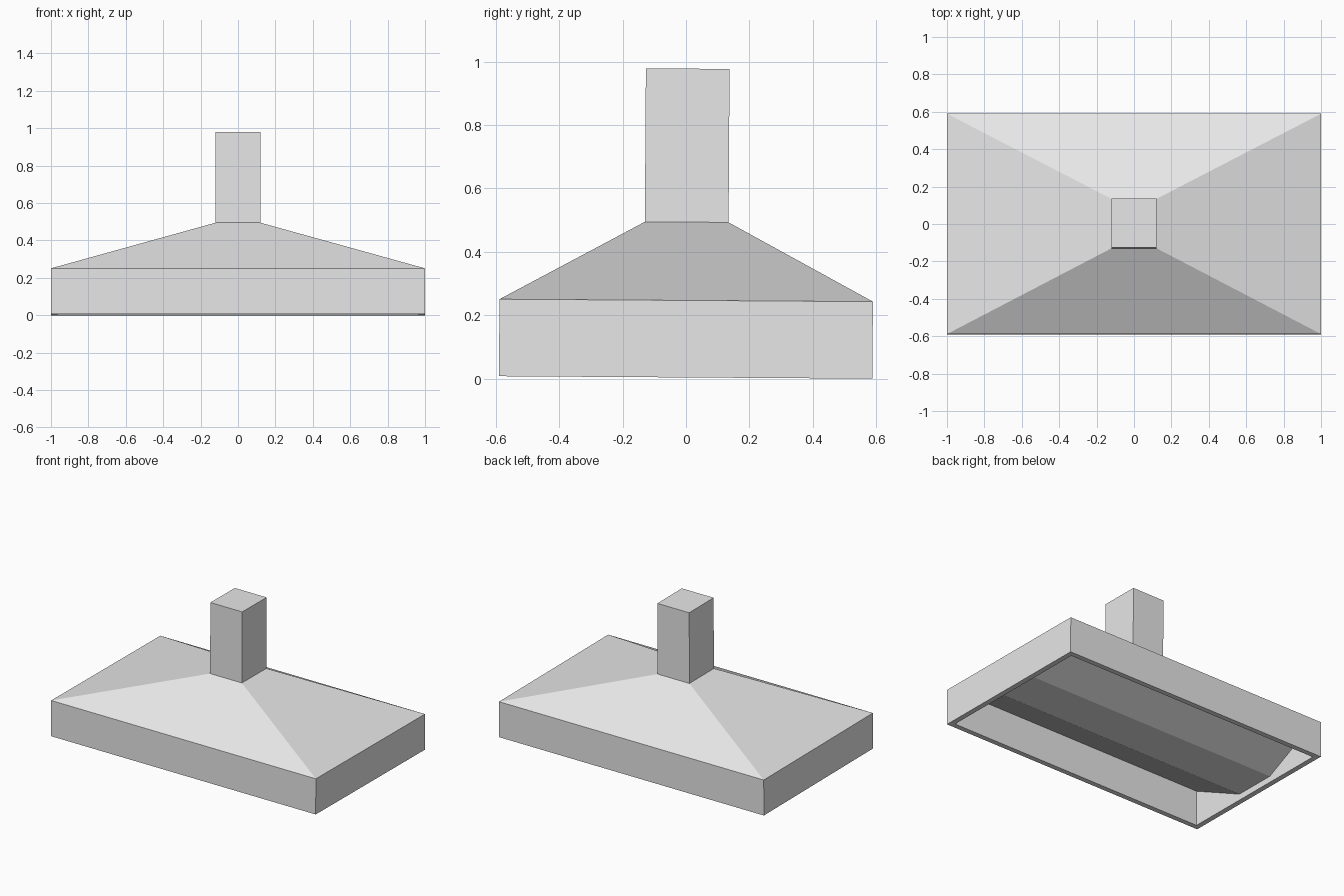
import bpy
import bmesh
from mathutils import Matrix

cube = bpy.data.objects.get("Cube")
if cube:
    bpy.data.objects.remove(cube, do_unlink=True)

metal = bpy.data.materials.new("grey metal")
metal.use_nodes = True
GREY = (0.8, 0.8, 0.8, 1)
metal.diffuse_color = GREY
metal.node_tree.nodes["Principled BSDF"].inputs["Base Color"].default_value = GREY

# The whole hood leans back very slightly
LEAN = Matrix.Translation((0, -0.001, 0.004)) @ Matrix.Rotation(-0.0066, 4, 'X')

HALF_W, HALF_D = 1.0, 0.589
WALL = 0.035
BOX_TOP, NECK_Z, TOP_Z = 0.243, 0.49, 0.974
NECK_W, NECK_D = 0.12, 0.132


def finish(bm, name):
    bmesh.ops.transform(bm, matrix=LEAN, verts=bm.verts)
    mesh = bpy.data.meshes.new(name)
    bm.to_mesh(mesh)
    bm.free()
    mesh.materials.append(metal)
    obj = bpy.data.objects.new(name, mesh)
    bpy.context.collection.objects.link(obj)
    return obj


def loft(name, rings, cap=False):
    """Join rectangular rings given as (half width, half depth, height)."""
    bm = bmesh.new()
    loops = [[bm.verts.new((sx * w, sy * d, z))
              for sx, sy in ((-1, -1), (1, -1), (1, 1), (-1, 1))]
             for w, d, z in rings]
    for low, high in zip(loops, loops[1:]):
        for i in range(4):
            j = (i + 1) % 4
            bm.faces.new((low[i], low[j], high[j], high[i]))
    if cap:
        bm.faces.new(loops[-1])
    return finish(bm, name)


# Canopy: inner walls, bottom rim, outer walls and sloping roof
inner_w, inner_d = HALF_W - WALL, HALF_D - WALL
loft("canopy", [
    (inner_w, inner_d, BOX_TOP - 0.003),
    (inner_w, inner_d, 0),
    (HALF_W, HALF_D, 0),
    (HALF_W, HALF_D, BOX_TOP),
    (NECK_W, NECK_D, NECK_Z),
])

# Chimney duct
loft("chimney", [(NECK_W, NECK_D, NECK_Z), (NECK_W, NECK_D, TOP_Z)], cap=True)

# Filter panel: two slopes and a flat middle hanging inside the canopy
profile = [(-inner_d, BOX_TOP - 0.003), (-0.145, 0.042),
           (0.145, 0.042), (inner_d, BOX_TOP - 0.003)]
bm = bmesh.new()
sides = [[bm.verts.new((x, y, z)) for y, z in profile] for x in (-inner_w, inner_w)]
for i in range(len(profile) - 1):
    bm.faces.new((sides[0][i], sides[0][i + 1], sides[1][i + 1], sides[1][i]))
bmesh.ops.recalc_face_normals(bm, faces=bm.faces)
if sum(f.normal.z for f in bm.faces) > 0:
    bmesh.ops.reverse_faces(bm, faces=bm.faces)
finish(bm, "filter_panel")
